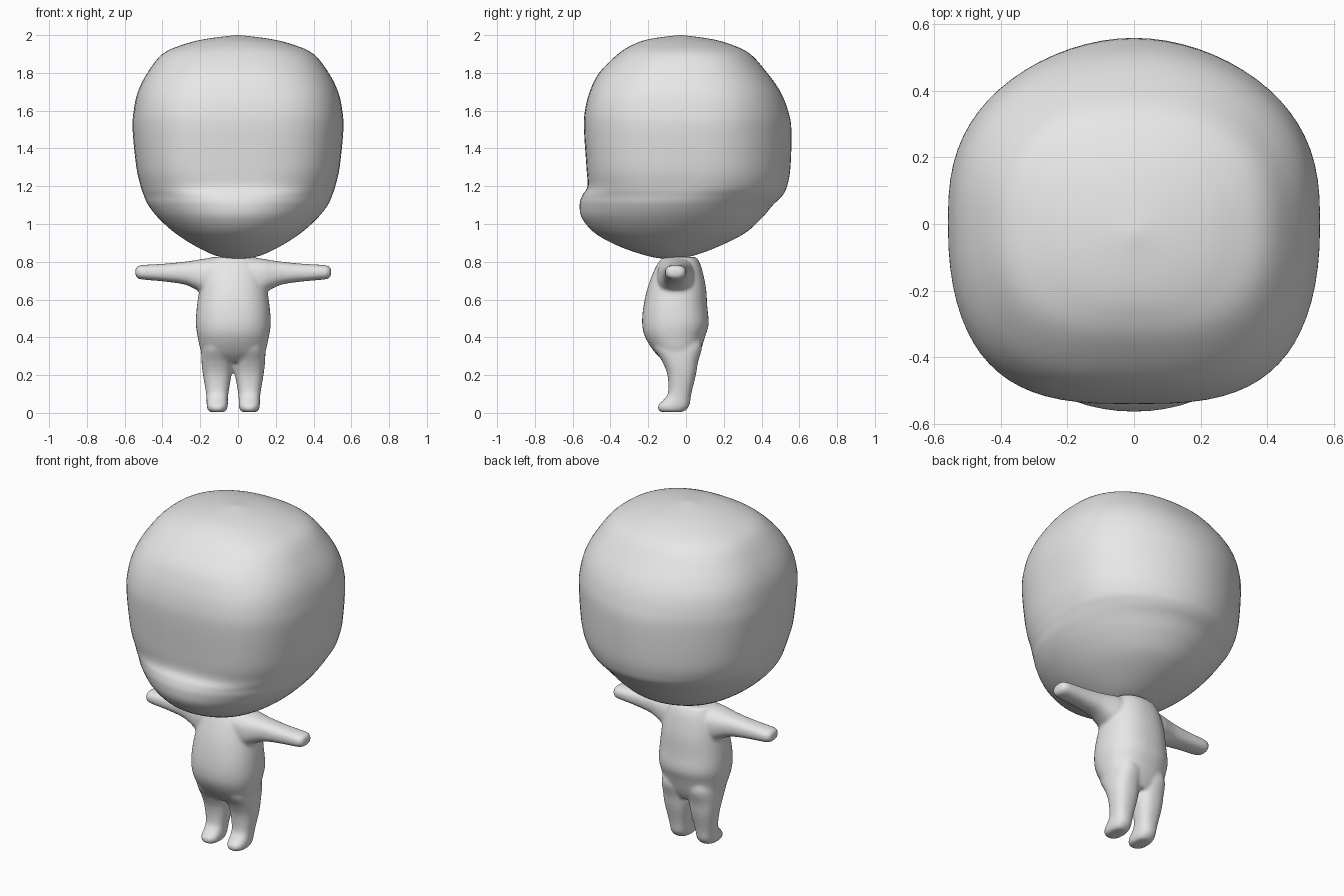
import bpy
import bmesh
import math

default_cube = bpy.data.objects.get("Cube")
if default_cube:
    bpy.data.objects.remove(default_cube, do_unlink=True)

# One plain clay colour for the whole figure
clay = bpy.data.materials.new("light_grey_clay")
clay.use_nodes = True
clay.diffuse_color = (0.8, 0.8, 0.8, 1)
clay.node_tree.nodes["Principled BSDF"].inputs["Base Color"].default_value = (0.8, 0.8, 0.8, 1)

BODY_X = -0.025


def smooth_rows(rows, steps):
    """Interpolate the key cross-sections with a Catmull-Rom spline."""
    result = []
    last = len(rows) - 1
    for i in range(last):
        before, start = rows[max(i - 1, 0)], rows[i]
        end, after = rows[i + 1], rows[min(i + 2, last)]
        for k in range(steps):
            t = k / steps
            result.append([
                b + t * ((c - a) + t * ((2 * a - 5 * b + 4 * c - d)
                                        + t * (3 * b - a - 3 * c + d))) / 2
                for a, b, c, d in zip(before, start, end, after)])
    result.append(rows[last])
    return result


def power(value, exponent):
    return math.copysign(abs(value) ** exponent, value)


def loft(bm, rows, place, sides=48, steps=5):
    """Skin rows of (station, half width, near, far, near squareness, far squareness)."""
    rings = []
    for station, half, near, far, near_square, far_square in smooth_rows(rows, steps):
        middle, depth = (near + far) / 2, (far - near) / 2
        ring = []
        for k in range(sides):
            angle = math.tau * k / sides
            c, s = math.cos(angle), math.sin(angle)
            # Ease between the two squareness values around the ring
            blend = (s + 1) / 2
            e = 2 / (near_square + (far_square - near_square) * blend)
            u = half * power(c, e)
            v = middle + depth * power(s, e)
            ring.append(bm.verts.new(place(u, v, station)))
        rings.append(ring)
    for lower, upper in zip(rings, rings[1:]):
        for k in range(sides):
            n = (k + 1) % sides
            bm.faces.new((lower[k], lower[n], upper[n], upper[k]))
    bm.faces.new(rings[0][::-1])
    bm.faces.new(rings[-1])


def finish(name, bm):
    bmesh.ops.remove_doubles(bm, verts=bm.verts[:], dist=0.0001)
    bmesh.ops.recalc_face_normals(bm, faces=bm.faces[:])
    for face in bm.faces:
        face.smooth = True
    mesh = bpy.data.meshes.new(name)
    bm.to_mesh(mesh)
    bm.free()
    mesh.materials.append(clay)
    obj = bpy.data.objects.new(name, mesh)
    bpy.context.collection.objects.link(obj)
    return obj


def rounded(rows, squareness):
    return [row + (squareness, squareness) for row in rows]


# Head: flat face, round back and a full muzzle low on the front
head_rows = [
    (.815, .01, -.11, -.09, 2, 2),
    (.83, .11, -.2, .03, 2, 2),
    (.88, .22, -.35, .17, 2, 2),
    (.95, .33, -.48, .31, 2, 2),
    (1.03, .42, -.55, .4, 2, 2),
    (1.1, .475, -.563, .46, 2.1, 2),
    (1.15, .498, -.55, .51, 2.3, 2),
    (1.2, .515, -.522, .535, 2.7, 2),
    (1.3, .538, -.527, .553, 2.9, 2),
    (1.5, .558, -.54, .558, 2.9, 2),
    (1.6, .552, -.535, .54, 2.9, 2.1),
    (1.7, .53, -.51, .5, 2.8, 2.2),
    (1.8, .48, -.46, .43, 2.6, 2.3),
    (1.9, .4, -.36, .34, 2.5, 2.3),
    (1.95, .29, -.28, .24, 2.3, 2.2),
    (1.98, .17, -.19, .13, 2, 2),
    (2, .01, -.04, -.02, 2, 2),
]
head_mesh = bmesh.new()
loft(head_mesh, head_rows, lambda u, v, s: (u, v, s), sides=72)
finish("head", head_mesh)

# Body: overlapping torso, arms and legs fused into one soft skin
body_mesh = bmesh.new()
torso_rows = rounded([
    (.27, .13, -.11, .05),
    (.32, .168, -.165, .075),
    (.4, .188, -.216, .1),
    (.47, .198, -.232, .12),
    (.56, .193, -.226, .113),
    (.66, .178, -.204, .106),
    (.74, .16, -.175, .09),
    (.79, .14, -.15, .075),
    (.825, .12, -.12, .055),
], 2.3)
loft(body_mesh, torso_rows, lambda u, v, s: (BODY_X + u, v, s))

# Arm sections run outwards, from underside to top
arm_rows = rounded([
    (.05, .1, .63, .825),
    (.15, .095, .63, .817),
    (.2, .083, .655, .808),
    (.26, .07, .68, .8),
    (.36, .061, .695, .79),
    (.48, .056, .706, .783),
    (.505, .048, .712, .777),
    (.518, .032, .725, .765),
], 2.4)

# Leg sections rise from the sole, with the toes pointing forwards
leg_rows = rounded([
    (.004, .036, -.13, -.02),
    (.015, .05, -.147, .0),
    (.04, .056, -.148, .018),
    (.07, .056, -.118, .024),
    (.11, .06, -.094, .03),
    (.2, .075, -.098, .052),
    (.27, .083, -.125, .064),
    (.35, .083, -.17, .085),
    (.42, .06, -.15, .07),
], 2.4)

for side in (-1, 1):
    loft(body_mesh, arm_rows,
         lambda u, v, s: (BODY_X + side * s, u - .055, v))
    loft(body_mesh, leg_rows,
         lambda u, v, s: (BODY_X + side * .085 + u, v, s))

body = finish("body", body_mesh)
skin = body.modifiers.new("fuse_parts", 'REMESH')
skin.mode = 'VOXEL'
skin.voxel_size = 0.009
skin.use_smooth_shade = True
soften = body.modifiers.new("soften_joins", 'SMOOTH')
soften.factor = 0.5
soften.iterations = 8
